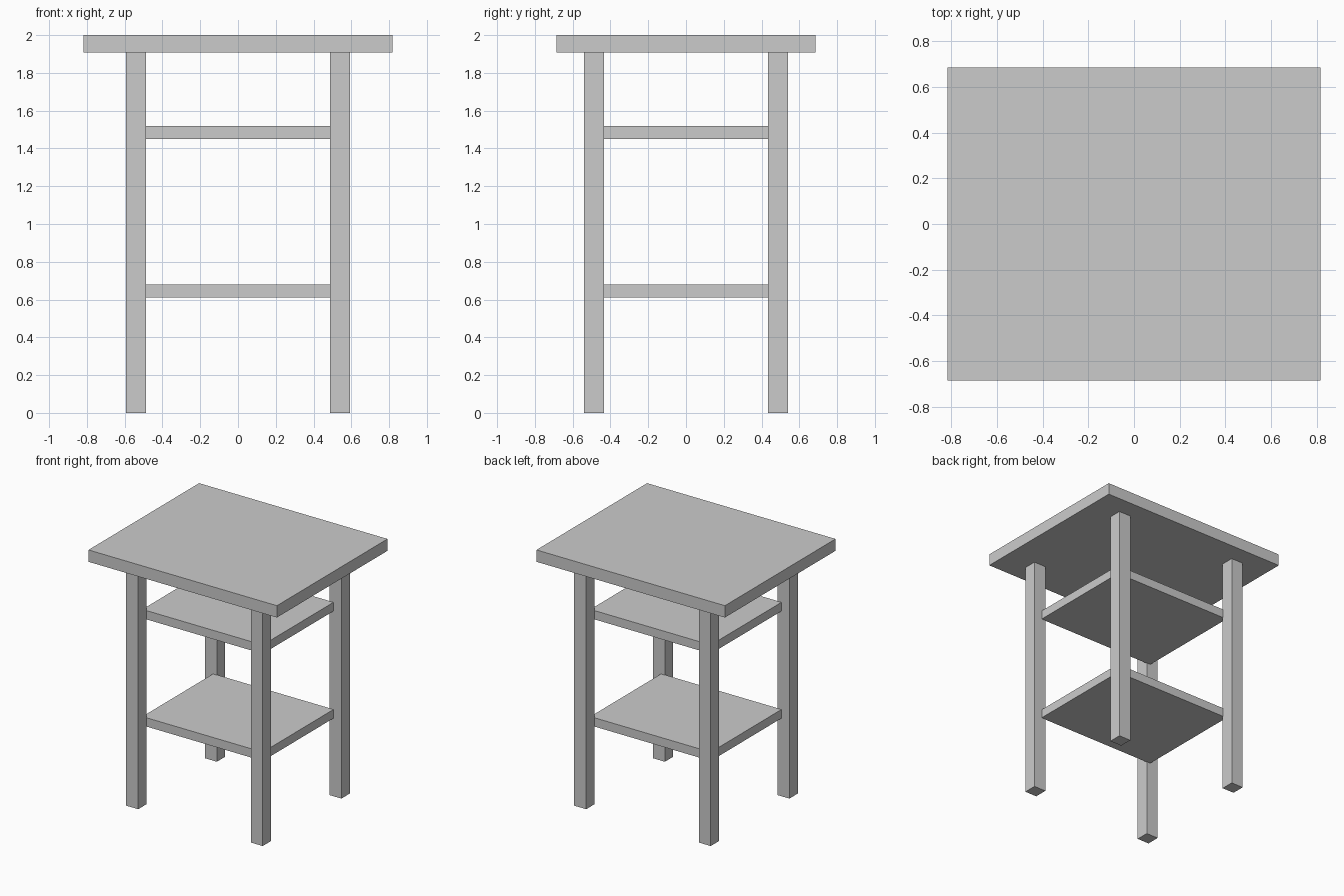
import bpy

if "Cube" in bpy.data.objects:
    bpy.data.objects.remove(bpy.data.objects["Cube"])


def box(name, x, y, z):
    """Box spanning the given (min, max) ranges."""
    bpy.ops.mesh.primitive_cube_add(
        size=1, location=[(a + b) / 2 for a, b in (x, y, z)])
    obj = bpy.context.object
    obj.name = name
    obj.scale = [b - a for a, b in (x, y, z)]
    bpy.ops.object.transform_apply(location=False, rotation=False, scale=True)
    return obj


# Table top
box("table_top", (-0.817, 0.817), (-0.685, 0.685), (1.907, 2.0))

# Shelves, slotted slightly into the legs
for name, bottom in (("lower_shelf", 0.61), ("upper_shelf", 1.45)):
    box(name, (-0.522, 0.522), (-0.439, 0.439), (bottom, bottom + 0.069))

# Four square legs
for side, sx in (("left", -1), ("right", 1)):
    for end, sy in (("front", -1), ("back", 1)):
        box(f"{end}_{side}_leg",
            sorted((sx * 0.488, sx * 0.592)),
            sorted((sy * 0.435, sy * 0.539)),
            (0.0, 1.907))
